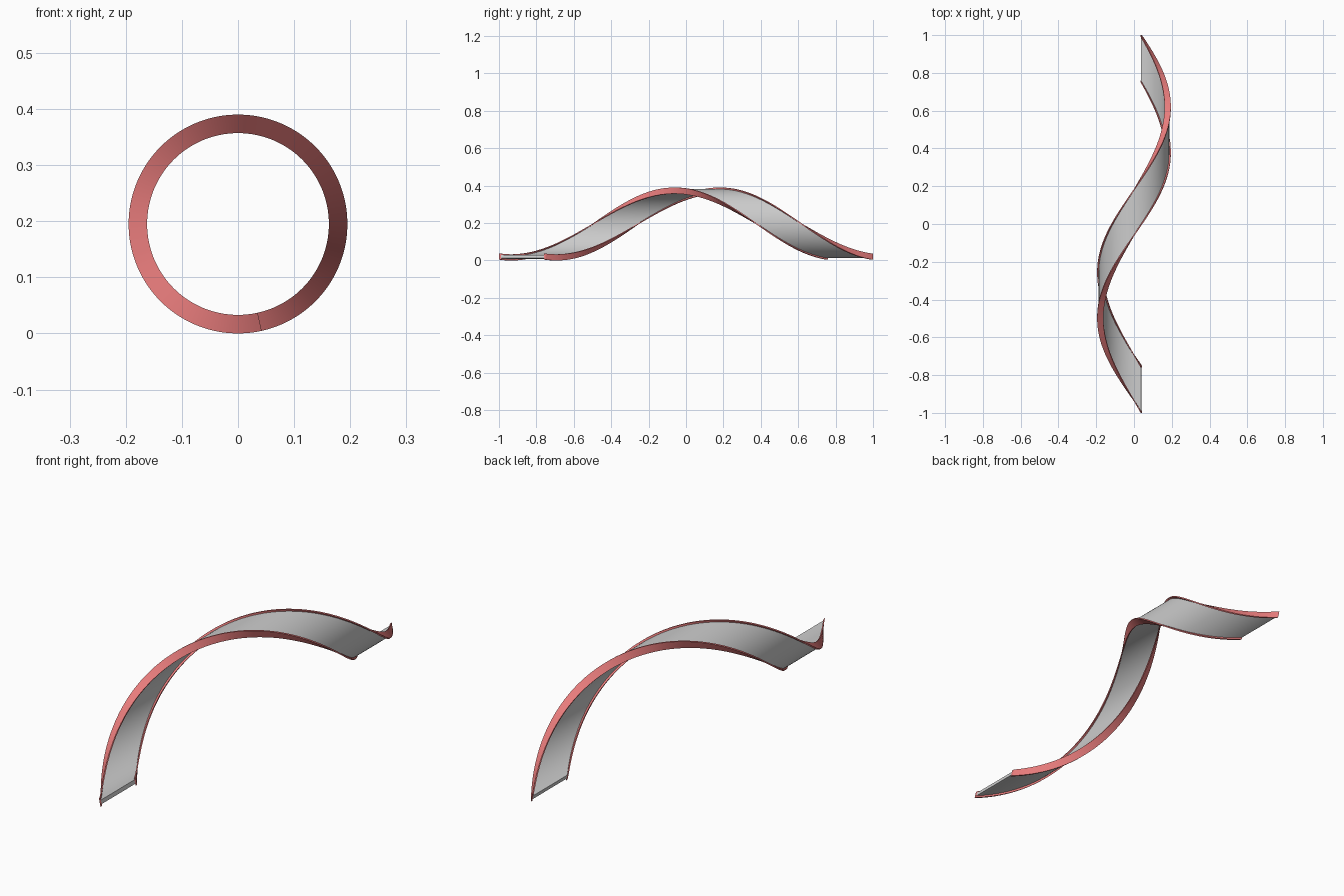
import bpy, bmesh, math

if "Cube" in bpy.data.objects:
    bpy.data.objects.remove(bpy.data.objects["Cube"])

R_OUT, R_IN = 0.195, 0.162      # flange radii
WEB_OUT, WEB_IN = 0.187, 0.170  # web radii
WIDTH, RIM = 0.25, 0.010        # ribbon width and flange thickness along y
START = math.radians(12.5)      # start angle from the bottom towards +x
STEPS = 144


def helix_strip(name, y_a, y_b, r_a, r_b, colour=None):
    """Sweep a rectangular section one turn around the y axis."""
    bm = bmesh.new()
    section = [(y_a, r_a), (y_b, r_a), (y_b, r_b), (y_a, r_b)]
    rings = []
    for i in range(STEPS + 1):
        t = i / STEPS
        a = START - 2 * math.pi * t
        shift = -1 + (2 - WIDTH) * t
        rings.append([bm.verts.new((r * math.sin(a), shift + y,
                                    R_OUT - r * math.cos(a))) for y, r in section])
    for p, q in zip(rings, rings[1:]):
        for k in range(4):
            n = (k + 1) % 4
            bm.faces.new((p[k], p[n], q[n], q[k]))
    bm.faces.new(rings[0])
    bm.faces.new(rings[-1])
    bmesh.ops.recalc_face_normals(bm, faces=bm.faces)
    mesh = bpy.data.meshes.new(name)
    bm.to_mesh(mesh)
    bm.free()
    obj = bpy.data.objects.new(name, mesh)
    bpy.context.collection.objects.link(obj)
    if colour:
        mesh.materials.append(colour)
    bpy.ops.object.select_all(action='DESELECT')
    obj.select_set(True)
    bpy.context.view_layer.objects.active = obj
    bpy.ops.object.shade_smooth_by_angle(angle=math.radians(30))


red = bpy.data.materials.new("red_trim")
red.diffuse_color = (0.8, 0.2, 0.2, 1)
red.use_nodes = True
red.node_tree.nodes["Principled BSDF"].inputs["Base Color"].default_value = red.diffuse_color

# Grey twisted band between the two red edge flanges
helix_strip("spiral_band", RIM, WIDTH - RIM, WEB_IN, WEB_OUT)
helix_strip("front_flange", 0, RIM, R_IN, R_OUT, red)
helix_strip("back_flange", WIDTH - RIM, WIDTH, R_IN, R_OUT, red)
